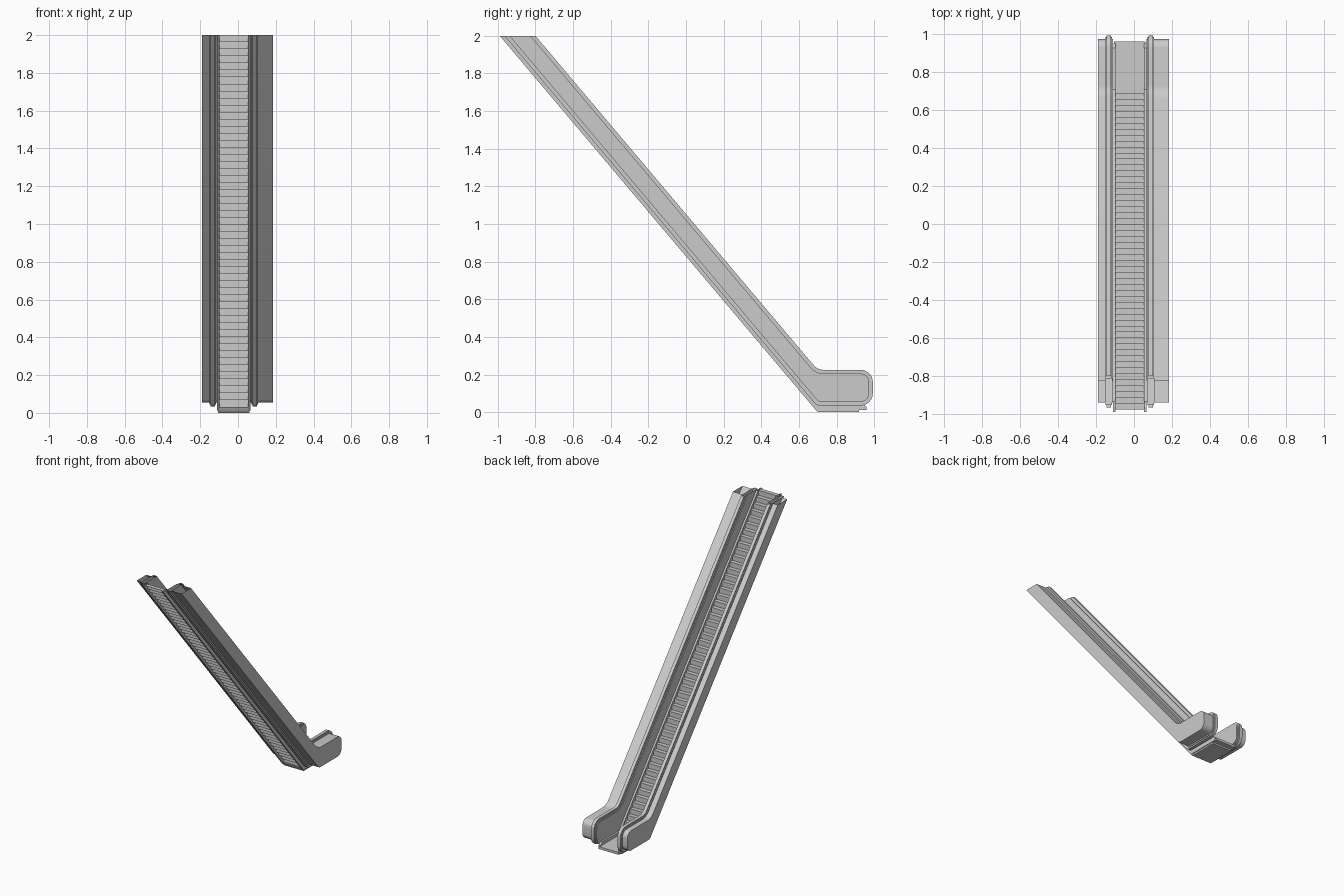
import bpy, bmesh, math
from mathutils import Vector

if "Cube" in bpy.data.objects:
    bpy.data.objects.remove(bpy.data.objects["Cube"])

SLOPE = 1.184      # rise per unit of run
MID = -0.0225      # centre line of the steps

grey = bpy.data.materials.new("light grey")
grey.diffuse_color = (0.6, 0.6, 0.6, 1)
grey.use_nodes = True
grey.node_tree.nodes["Principled BSDF"].inputs["Base Color"].default_value = grey.diffuse_color


def finish(name, bm, smooth=True):
    me = bpy.data.meshes.new(name)
    bm.to_mesh(me)
    bm.free()
    me.materials.append(grey)
    ob = bpy.data.objects.new(name, me)
    bpy.context.collection.objects.link(ob)
    if smooth:
        bpy.ops.object.select_all(action='DESELECT')
        ob.select_set(True)
        bpy.context.view_layer.objects.active = ob
        bpy.ops.object.shade_smooth_by_angle(angle=math.radians(30))
    return ob


def on_slope(y_top, z):
    return y_top + (2 - z) / SLOPE


def rounded(points, segs=6):
    """Points are (y, z, radius); corners become arcs."""
    out = []
    n = len(points)
    for i, (y, z, r) in enumerate(points):
        p = Vector((y, z))
        if r <= 0:
            out.append(p)
            continue
        a = (Vector(points[i - 1][:2]) - p).normalized()
        b = (Vector(points[(i + 1) % n][:2]) - p).normalized()
        half = a.angle(b) / 2
        t = r / math.tan(half)
        c = p + (a + b).normalized() * (r / math.sin(half))
        s, e = p + a * t - c, p + b * t - c
        sweep = s.angle_signed(e)
        for k in range(segs + 1):
            ang = -sweep * k / segs
            out.append(c + Vector((s.x * math.cos(ang) - s.y * math.sin(ang),
                                   s.x * math.sin(ang) + s.y * math.cos(ang))))
    return out


def side_profile(d):
    """Balustrade outline seen from the side, inset by d."""
    hi, lo = 0.225 - d, 0.035 + d
    top, low, end = -0.80 - 1.3 * d, -0.965 + 1.3 * d, 0.993 - d
    r = 0.065 - d
    return rounded([(low, 2, 0), (top, 2, 0), (on_slope(top, hi), hi, 0.07 + d),
                    (end, hi, r), (end, lo, r), (on_slope(low, lo), lo, 0.04)])


def extrude(name, profile, x0, x1, open_top=True):
    bm = bmesh.new()
    a = [bm.verts.new((x0, p[0], p[1])) for p in profile]
    b = [bm.verts.new((x1, p[0], p[1])) for p in profile]
    n = len(a)
    bm.faces.new(a)
    bm.faces.new(b[::-1])
    for i in range(n):
        j = (i + 1) % n
        bm.faces.new((a[j], a[i], b[i], b[j]))
    bmesh.ops.recalc_face_normals(bm, faces=bm.faces[:])
    if open_top:   # the upper end is cut off and hollow
        ends = [f for f in bm.faces if all(v.co.z > 1.999 for v in f.verts)]
        bmesh.ops.delete(bm, geom=ends, context='FACES_ONLY')
    return finish(name, bm)


# skirt plate running beside the steps and landing
skirt = [(-0.99, 2), (-0.935, 2), (on_slope(-0.935, 0.055), 0.055), (0.925, 0.055),
         (0.95, 0.035), (0.95, 0.012), (on_slope(-0.99, 0.012), 0.012)]

# balustrades: both sides share parts, the right outer cover is wider
for side, sgn, outer in (("right", 1, 0.185), ("left", -1, -0.19)):
    def x(v):
        return v if sgn > 0 else 2 * MID - v
    extrude(side + "_skirt", skirt, x(0.052), x(0.066))
    extrude(side + "_inner_panel", side_profile(0.02), x(0.066), x(0.071))
    extrude(side + "_rail_base", side_profile(0.010), x(0.071), x(0.105))
    extrude(side + "_handrail", side_profile(0.0), x(0.076), x(0.100))
    extrude(side + "_outer_cover", side_profile(0.02), x(0.105), outer)

# steps: one thin zigzag sheet
bm = bmesh.new()
N = 53
y0, z0 = on_slope(-0.975, 0.03), 0.03
run, rise = (y0 + 0.975) / N, (2 - z0) / N
line = [(y0, z0)]
for i in range(N):
    line += [(y0 - i * run, z0 + (i + 1) * rise), (y0 - (i + 1) * run, z0 + (i + 1) * rise)]
rows = [[bm.verts.new((xx, y, z)) for xx in (2 * MID - 0.054, 0.054)] for y, z in line]
for p, q in zip(rows, rows[1:]):
    bm.faces.new((p[1], p[0], q[0], q[1]))
finish("steps", bm, smooth=False)

# landing floor and its base
extrude("landing_floor", [(0.68, 0.03), (0.96, 0.03), (0.96, 0.012), (0.69, 0.012)],
        2 * MID - 0.06, 0.06, False)
extrude("landing_base", [(0.69, 0.012), (0.92, 0.012), (0.92, 0.0), (0.70, 0.0)],
        2 * MID - 0.06, 0.06, False)
